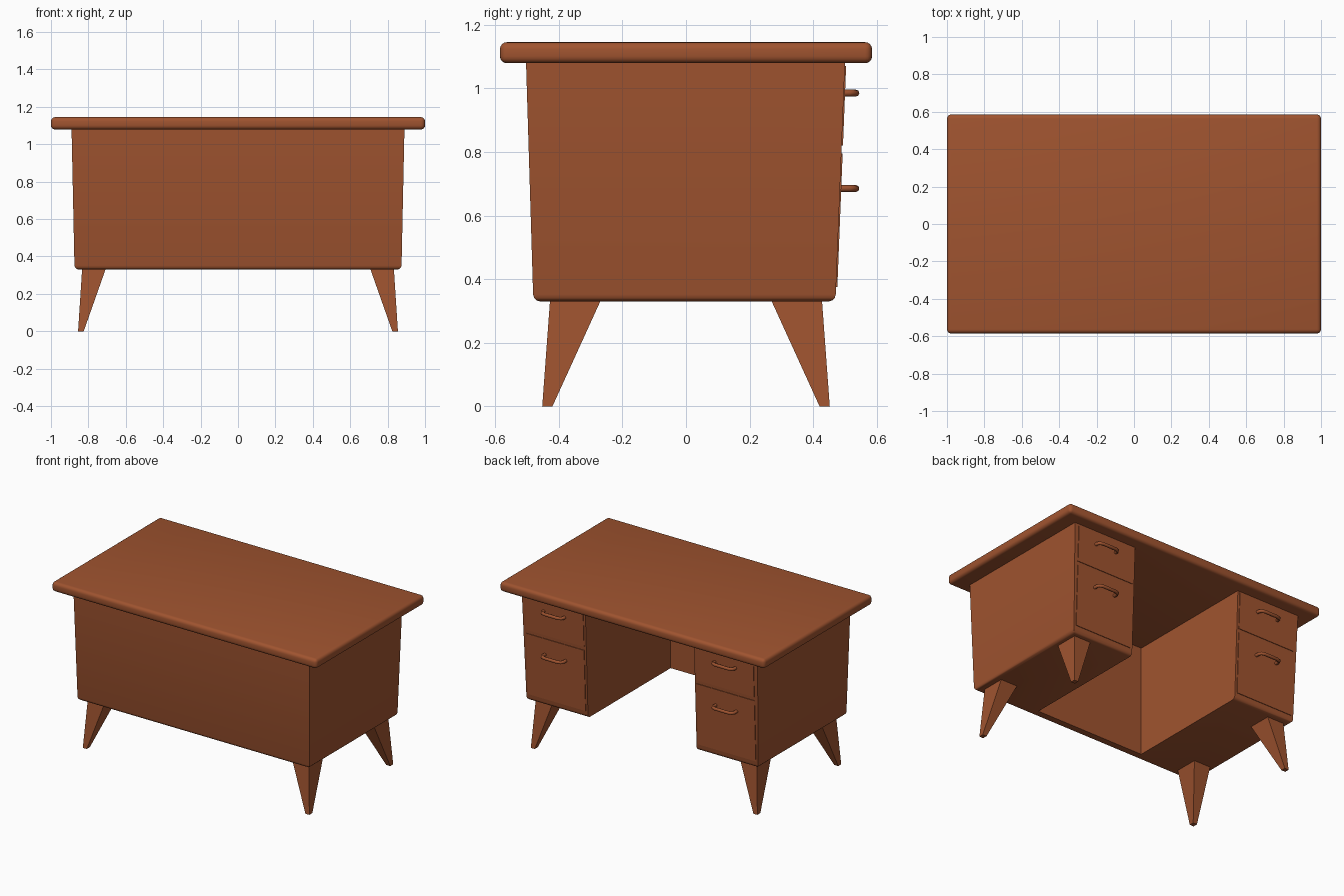
import bpy, bmesh

if "Cube" in bpy.data.objects:
    bpy.data.objects.remove(bpy.data.objects["Cube"])

wood = bpy.data.materials.new("reddish brown wood")
wood.diffuse_color = (0.35, 0.088, 0.029, 1)
wood.use_nodes = True
wood.node_tree.nodes["Principled BSDF"].inputs["Base Color"].default_value = wood.diffuse_color

ZB, ZT = 0.33, 1.085          # body bottom and top


def finish(name, bm, smooth=False):
    bmesh.ops.recalc_face_normals(bm, faces=bm.faces)
    me = bpy.data.meshes.new(name)
    bm.to_mesh(me)
    bm.free()
    me.materials.append(wood)
    ob = bpy.data.objects.new(name, me)
    bpy.context.collection.objects.link(ob)
    if smooth:
        bpy.ops.object.select_all(action='DESELECT')
        ob.select_set(True)
        bpy.context.view_layer.objects.active = ob
        bpy.ops.object.shade_smooth_by_angle(angle=0.6)
    return ob


def loft(bottom, top):
    """Closed solid between two point loops of equal length."""
    bm = bmesh.new()
    a = [bm.verts.new(p) for p in bottom]
    b = [bm.verts.new(p) for p in top]
    n = len(a)
    bm.faces.new(a[::-1])
    bm.faces.new(b)
    for i in range(n):
        bm.faces.new((a[i], a[(i + 1) % n], b[(i + 1) % n], b[i]))
    return bm


def back_y(z):                # sloping drawer face
    return 0.47 + (z - ZB) / (ZT - ZB) * 0.03


# Desk top with rounded edges
bm = bmesh.new()
bmesh.ops.create_cube(bm, size=1)
for v in bm.verts:
    v.co.x *= 2.0
    v.co.y *= 1.17
    v.co.z = v.co.z * 0.066 + 1.112
bmesh.ops.bevel(bm, geom=bm.edges[:], offset=0.022, segments=4, profile=0.5, affect='EDGES')
finish("desk_top", bm, True)


# Body: two pedestals joined by a front panel, tapering downwards
def u_shape(x, y0, y1, z):
    xi, yi = 0.41, -0.42
    return [(-x, y0, z), (x, y0, z), (x, y1, z), (xi, y1, z),
            (xi, yi, z), (-xi, yi, z), (-xi, y1, z), (-x, y1, z)]


bm = loft(u_shape(0.874, -0.48, 0.47, ZB), u_shape(0.89, -0.503, 0.50, ZT))
rim = []
for e in bm.edges:
    a, b = e.verts[0].co, e.verts[1].co
    if max(a.z, b.z) < ZB + 0.01:
        m = (a + b) / 2
        if abs(m.x) > 0.8 or m.y > 0.4 or m.y < -0.45:
            rim.append(e)
bmesh.ops.bevel(bm, geom=rim, offset=0.022, segments=3, profile=0.5, affect='EDGES')
finish("body", bm, True)

# Splayed tapering legs
for sx, nx in ((-1, "left"), (1, "right")):
    for sy, ny in ((-1, "front"), (1, "back")):
        def ring(x0, x1, y0, y1, z):
            return [(sx * x0, sy * y0, z), (sx * x1, sy * y0, z),
                    (sx * x1, sy * y1, z), (sx * x0, sy * y1, z)]
        finish(f"{ny}_{nx}_leg", loft(ring(0.825, 0.855, 0.42, 0.452, 0),
                                      ring(0.705, 0.833, 0.265, 0.427, ZB + 0.01)))

# Drawer fronts and bow handles
for sx, nx in ((-1, "left"), (1, "right")):
    for part, z0, z1, zh in (("upper", 0.82, 1.07, 0.985), ("lower", 0.375, 0.795, 0.685)):
        def slab(z):
            f = back_y(z)
            return [(sx * 0.425, f - 0.01, z), (sx * 0.86, f - 0.01, z),
                    (sx * 0.86, f + 0.004, z), (sx * 0.425, f + 0.004, z)]
        finish(f"{nx}_{part}_drawer_front", loft(slab(z0), slab(z1)))

        cu = bpy.data.curves.new("handle", 'CURVE')
        cu.dimensions = '3D'
        cu.bevel_depth = 0.011
        cu.bevel_resolution = 2
        cu.use_fill_caps = True
        f = back_y(zh) - 0.005
        path = [(-0.078, f), (-0.078, 0.512), (-0.070, 0.527), (-0.05, 0.534),
                (0.05, 0.534), (0.070, 0.527), (0.078, 0.512), (0.078, f)]
        sp = cu.splines.new('POLY')
        sp.points.add(len(path) - 1)
        for p, (x, y) in zip(sp.points, path):
            p.co = (sx * 0.645 + x, y, zh, 1)
        cu.materials.append(wood)
        ob = bpy.data.objects.new(f"{nx}_{part}_handle", cu)
        bpy.context.collection.objects.link(ob)
        bpy.ops.object.select_all(action='DESELECT')
        ob.select_set(True)
        bpy.context.view_layer.objects.active = ob
        bpy.ops.object.convert(target='MESH')
        bpy.ops.object.shade_smooth_by_angle(angle=0.8)
